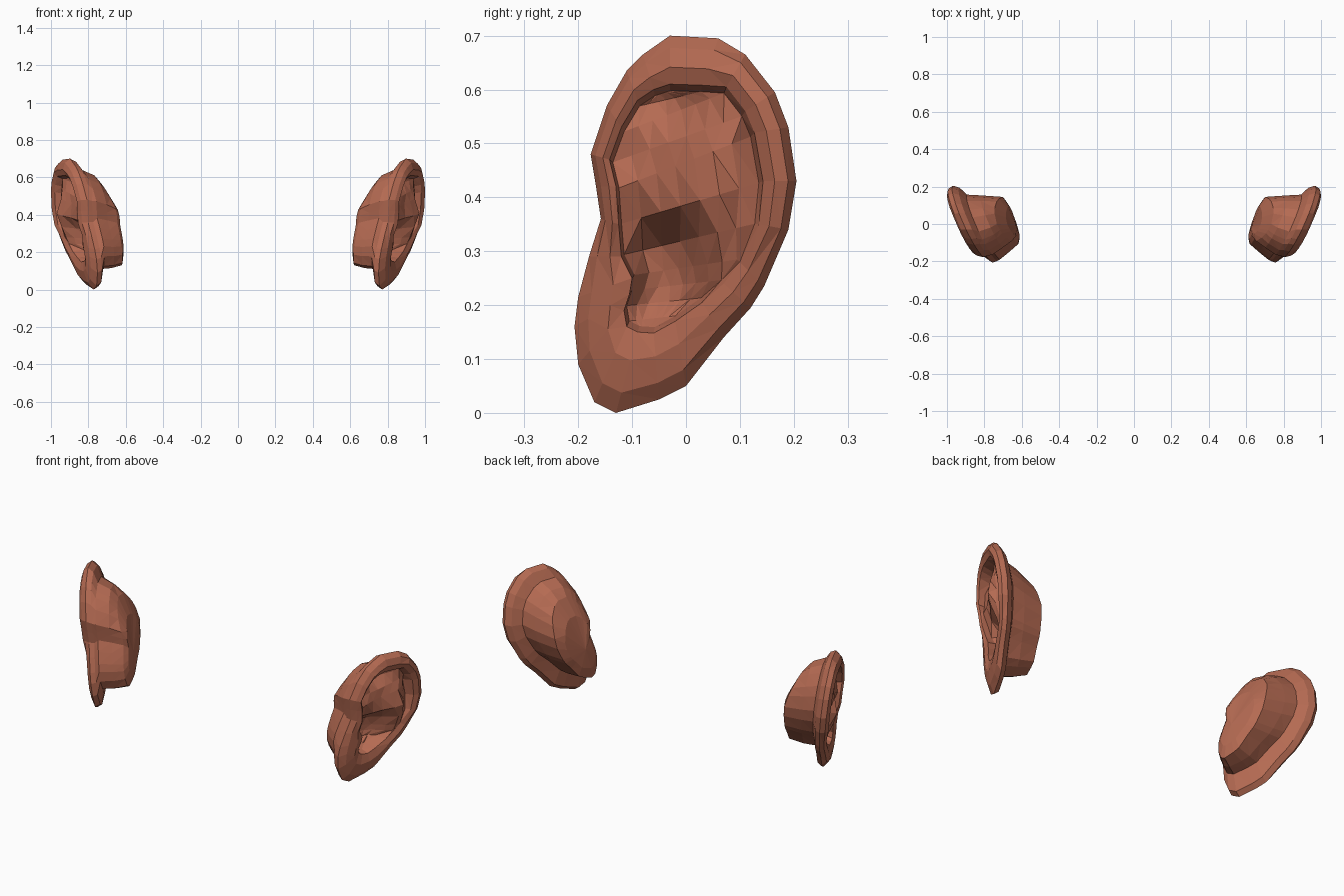
import bpy, bmesh, math

if "Cube" in bpy.data.objects:
    bpy.data.objects.remove(bpy.data.objects["Cube"])

# One warm clay colour for both ears
clay = bpy.data.materials.new("clay_skin")
clay.diffuse_color = (0.46, 0.145, 0.085, 1)
clay.use_nodes = True
clay.node_tree.nodes["Principled BSDF"].inputs["Base Color"].default_value = clay.diffuse_color

# Side profile (y, z): outer edge of the ear, clockwise from the top
OUTER = [(-.03, .70), (.06, .695), (.11, .665), (.165, .595), (.19, .53), (.205, .43),
         (.19, .34), (.145, .235), (.12, .195), (.07, .14), (0, .05), (-.05, .025),
         (-.13, 0), (-.17, .02), (-.20, .09), (-.207, .16), (-.20, .215), (-.18, .29),
         (-.158, .36), (-.167, .42), (-.177, .48), (-.147, .57), (-.11, .635), (-.08, .665)]
# Matching inner edge of the curled rim and lobe
INNER = [(-.03, .61), (.03, .608), (.075, .605), (.11, .56), (.127, .52), (.143, .43),
         (.135, .35), (.10, .28), (.07, .24), (.03, .205), (-.02, .17), (-.06, .148),
         (-.09, .15), (-.11, .16), (-.115, .19), (-.105, .22), (-.10, .25), (-.12, .29),
         (-.125, .35), (-.13, .42), (-.142, .47), (-.12, .53), (-.09, .58), (-.06, .60)]
N = len(OUTER)
COLS = 7
CENTRE = (-.015, .37)


def plane(y, z):
    """Tilted plane the ear lies in."""
    return .832 + .436 * y + .119 * z


def bump(y, z, cy, cz, sy, sz, height, power=2):
    return height * math.exp(-abs((y - cy) / sy) ** power - abs((z - cz) / sz) ** power)


def hollow(y, z):
    """Relief inside the rim."""
    return (.008
            + bump(y, z, -.04, .26, .078, .10, -.10, 4)   # bowl
            + bump(y, z, -.04, .575, .075, .045, -.06)    # upper pit
            + bump(y, z, .122, .47, .025, .10, -.04)      # groove behind the rim
            + bump(y, z, -.10, .48, .05, .05, -.02)       # front dip
            + bump(y, z, .055, .39, .05, .11, .055)       # inner fold
            + bump(y, z, -.07, .395, .07, .03, .03)       # front ridge
            + bump(y, z, -.10, .25, .03, .05, .04))       # front flap


def scaled(pts, s, c=CENTRE):
    return [(c[0] + (y - c[0]) * s, c[1] + (z - c[1]) * s) for y, z in pts]


def fitted(y0, y1, z0, z1):
    """Outer profile squeezed into a box, for the back of the ear."""
    return [(y0 + (y + .207) / .412 * (y1 - y0), z0 + z / .70 * (z1 - z0)) for y, z in OUTER]


def mixed(t):
    return [(a[0] + (b[0] - a[0]) * t, a[1] + (b[1] - a[1]) * t) for a, b in zip(OUTER, INNER)]


def cap_depth(y, z):
    return -.212 - .2 * y + max(0, z - .42) * .3


def ear_bmesh():
    bm = bmesh.new()
    rings = []

    def vert(y, z, depth):
        return bm.verts.new((plane(y, z) + depth(y, z), y, z))

    def ring(pts, depth):
        rings.append([vert(y, z, depth) for y, z in pts])

    def const(d):
        return lambda y, z: d

    # Back of the ear: cap, tapering body, groove behind the rim
    ring(fitted(-.08, .10, .19, .48), lambda y, z: cap_depth(y, z) - .018)
    ring(fitted(-.11, .145, .13, .57), cap_depth)
    ring(fitted(-.148, .153, .115, .61), const(-.13))
    ring(fitted(-.19, .157, .11, .638), const(-.06))
    # Rim: back lip, edge, rounded front, inner lip
    ring(scaled(OUTER, .95), const(-.035))
    ring(OUTER, const(-.005))
    ring(mixed(.25), lambda y, z: .025 if z > .3 else .018)
    ring(mixed(.65), lambda y, z: .04 if z > .3 else .027)
    ring(INNER, lambda y, z: .03 if z > .3 else .014)
    ring(scaled(INNER, .95), hollow)

    for a, b in zip(rings, rings[1:]):
        for i in range(N):
            j = (i + 1) % N
            bm.faces.new((a[i], a[j], b[j], b[i]))
    # Close the back with a fan
    back = vert(-.02, .30, lambda y, z: cap_depth(y, z) - .025)
    for i in range(N):
        bm.faces.new((back, rings[0][(i + 1) % N], rings[0][i]))
    # Fill the hollow with rows running from the front edge to the back edge
    edge, rows = rings[-1], []
    for i in range(N // 2):
        a, b = edge[N - 1 - i], edge[i]
        row = [a]
        for k in range(1, COLS):
            p = a.co.lerp(b.co, k / COLS)
            row.append(vert(p.y, p.z, hollow))
        rows.append(row + [b])
    for r, s in zip(rows, rows[1:]):
        for k in range(COLS):
            bm.faces.new((r[k], r[k + 1], s[k + 1], s[k]))
    # Close the strips at the ends of the rows
    bm.faces.new(rows[0])
    bm.faces.new(rows[-1])
    bmesh.ops.dissolve_degenerate(bm, dist=.0005, edges=bm.edges[:])
    bmesh.ops.triangulate(bm, faces=bm.faces[:], quad_method='SHORT_EDGE')
    # Bring the outermost point to x = 1
    dx = 1 - max(v.co.x for v in bm.verts)
    bmesh.ops.translate(bm, verts=bm.verts[:], vec=(dx, 0, 0))
    return bm


# Two mirrored ears
for name, side in (("right_ear", 1), ("left_ear", -1)):
    bm = ear_bmesh()
    for v in bm.verts:
        v.co.x *= side
    bmesh.ops.recalc_face_normals(bm, faces=bm.faces[:])
    mesh = bpy.data.meshes.new(name)
    bm.to_mesh(mesh)
    bm.free()
    mesh.materials.append(clay)
    bpy.context.collection.objects.link(bpy.data.objects.new(name, mesh))
